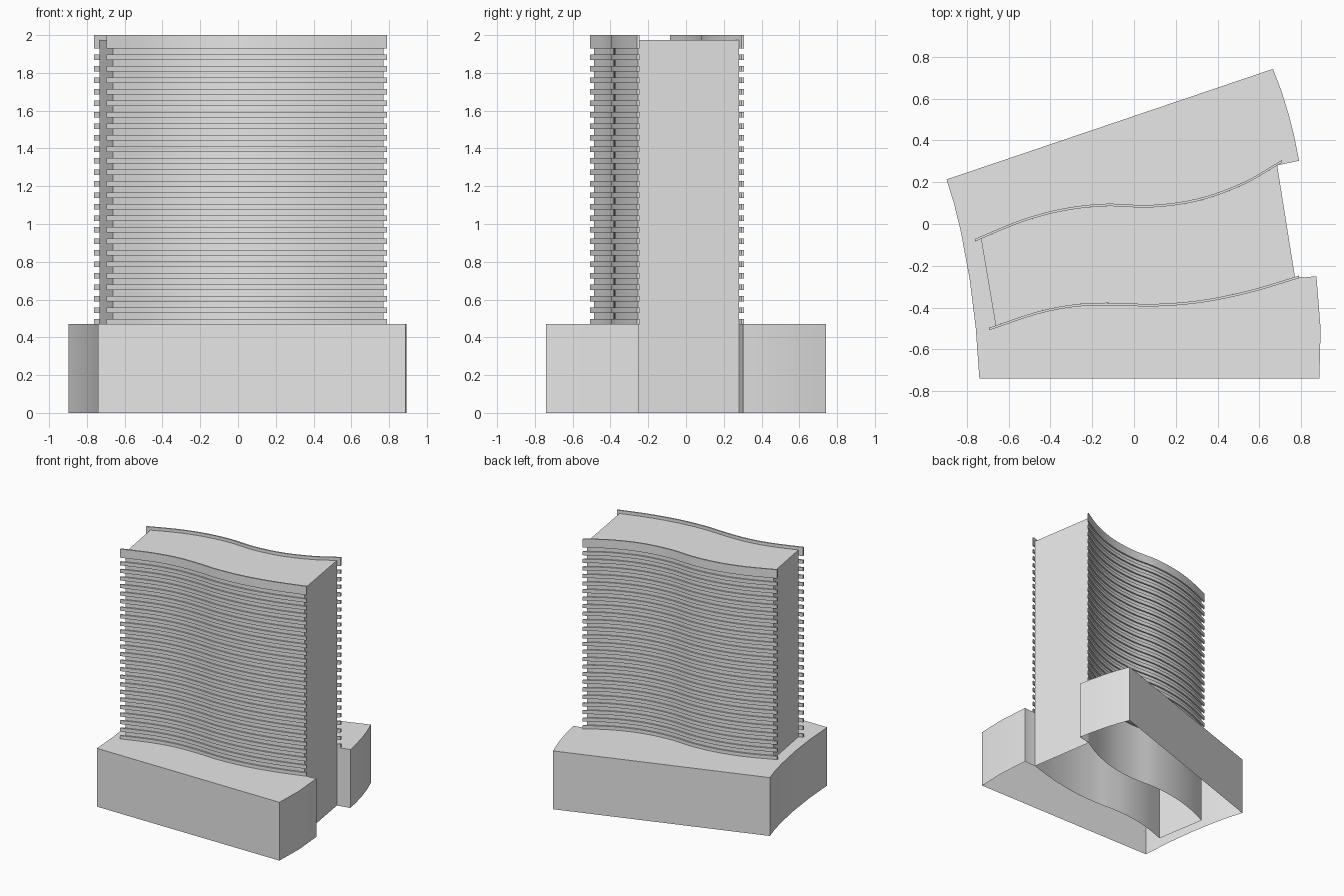
import bpy, math

if "Cube" in bpy.data.objects:
    bpy.data.objects.remove(bpy.data.objects["Cube"])

mat = bpy.data.materials.new("light_grey")
mat.diffuse_color = (0.8, 0.8, 0.8, 1)
mat.use_nodes = True
mat.node_tree.nodes["Principled BSDF"].inputs["Base Color"].default_value = mat.diffuse_color

# Plan lines of the two wavy facades
FRONT = [(-.695, -.503), (-.45, -.422), (-.26, -.388), (-.08, -.383), (.08, -.389),
         (.31, -.372), (.55, -.324), (.79, -.253)]
BACK = [(-.762, -.078), (-.545, .012), (-.35, .066), (-.14, .091), (.08, .085),
        (.31, .117), (.53, .197), (.708, .300)]
T = 0.012  # slat thickness


def curve_y(pts, x):
    """Smooth interpolation of y along a facade line."""
    n = len(pts)

    def slope(i):
        a, b = pts[max(i - 1, 0)], pts[min(i + 1, n - 1)]
        return (b[1] - a[1]) / (b[0] - a[0])
    i = max(k for k in range(n - 1) if k == 0 or pts[k][0] <= x)
    (x0, y0), (x1, y1) = pts[i], pts[i + 1]
    h = x1 - x0
    t = (x - x0) / h
    return ((2*t**3 - 3*t**2 + 1) * y0 + (t**3 - 2*t**2 + t) * h * slope(i)
            + (3*t**2 - 2*t**3) * y1 + (t**3 - t**2) * h * slope(i + 1))


def facade(pts, xa, xb, off=0.0, n=32):
    xs = [xa + (xb - xa) * i / n for i in range(n + 1)]
    return [(x, curve_y(pts, x) + off) for x in xs]


def prisms(name, outline, levels, bottom=True, skip=()):
    """Extrude a counter-clockwise outline over each (z0, z1) level."""
    verts, faces = [], []
    n = len(outline)
    for z0, z1 in levels:
        b = len(verts)
        verts += [(x, y, z0) for x, y in outline] + [(x, y, z1) for x, y in outline]
        for i in range(n):
            j = (i + 1) % n
            if not (i in skip and j in skip):
                faces.append((b + i, b + j, b + n + j, b + n + i))
        faces.append(tuple(range(b + n, b + 2 * n)))
        if bottom:
            faces.append(tuple(range(b + n - 1, b - 1, -1)))
    me = bpy.data.meshes.new(name)
    me.from_pydata(verts, [], faces)
    me.materials.append(mat)
    me.shade_smooth()
    me.set_sharp_from_angle(angle=math.radians(20))
    ob = bpy.data.objects.new(name, me)
    bpy.context.collection.objects.link(ob)
    return ob


# Tower block, open underneath
front_wall = facade(FRONT, -.662, .77, T / 2)
back_wall = facade(BACK, -.732, .685, -T / 2)
prisms("tower", front_wall + back_wall[::-1], [(0, 1.975)], bottom=False)

# Podium wrapped around the tower, open underneath
start = [(-.74, -.74), (.887, -.74), (.893, -.5), (.873, -.25), (.82, -.255)]
end = [(.79, .303), (.768, .413), (.74, .525), (.706, .635), (.665, .742),
       (-.897, .213), (-.862, .1), (-.83, -.03), (-.787, -.26), (-.757, -.5)]
inner = front_wall[::-1] + back_wall
hidden = set(range(len(start), len(start) + len(inner)))
prisms("podium", start + inner + end, [(0, .47)], bottom=False, skip=hidden)

# Slats and parapets on both facades, running past the tower ends
slats = [(1.883 - .0609 * k - .0145, 1.883 - .0609 * k + .0145) for k in range(24)]
for side, pts in (("front", FRONT), ("back", BACK)):
    xa, xb = pts[0][0], pts[-1][0]
    strip = facade(pts, xa, xb, -T / 2) + facade(pts, xa, xb, T / 2)[::-1]
    prisms(side + "_slats", strip, slats)
    prisms(side + "_parapet", strip, [(1.93, 2.0)])
